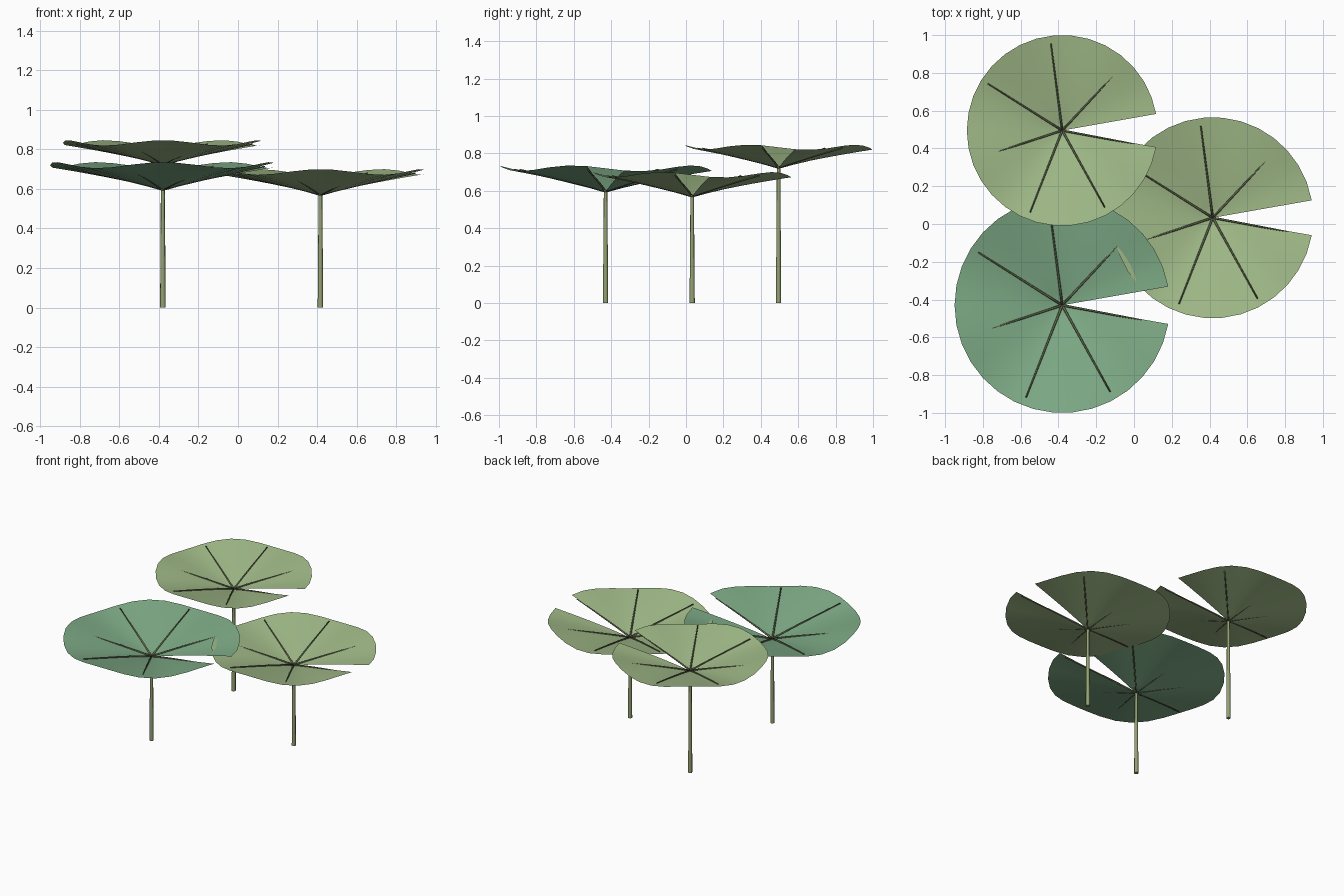
import bpy, bmesh
from math import sin, cos, radians, pi
from mathutils import Vector

if "Cube" in bpy.data.objects:
    bpy.data.objects.remove(bpy.data.objects["Cube"])

SEGS, RINGS, CUT = 32, 8, 10   # leaf divisions, half-angle of the notch


def material(name, rgb):
    m = bpy.data.materials.new(name)
    m.diffuse_color = (*rgb, 1)
    m.use_nodes = True
    m.node_tree.nodes["Principled BSDF"].inputs["Base Color"].default_value = m.diffuse_color
    return m


pale = material("pale_green", (0.36, 0.50, 0.25))
teal = material("blue_green", (0.21, 0.41, 0.24))
stem_mat = material("stem_green", (0.30, 0.36, 0.17))
vein_mat = material("vein_green", (0.13, 0.15, 0.08))


def finish(name, bm, mat, loc):
    me = bpy.data.meshes.new(name)
    bm.to_mesh(me)
    bm.free()
    me.materials.append(mat)
    me.shade_smooth()
    ob = bpy.data.objects.new(name, me)
    ob.location = loc
    bpy.context.collection.objects.link(ob)
    return ob


def cone_height(R, t):
    return 0.223 * R * t ** 0.9


def leaf(name, R, loc, mat):
    # shallow funnel with a notch towards +x and five rim waves
    bm = bmesh.new()
    centre = bm.verts.new((0, 0, 0))
    prev = None
    for i in range(SEGS + 1):
        a = radians(CUT + (360 - 2 * CUT) * i / SEGS)
        col = [centre]
        for k in range(1, RINGS + 1):
            t = k / RINGS
            z = cone_height(R, t) - 0.027 * R * t * t * sin(5 * a)
            col.append(bm.verts.new((R * t * cos(a), R * t * sin(a), z)))
        if prev:
            bm.faces.new((centre, prev[1], col[1]))
            for k in range(1, RINGS):
                bm.faces.new((prev[k], prev[k + 1], col[k + 1], col[k]))
        prev = col
    finish(name, bm, mat, loc)


def tube(bm, pts, radii, sides):
    # tapered tube through points, capped
    rings = []
    for i, p in enumerate(pts):
        d = pts[min(i + 1, len(pts) - 1)] - pts[max(i - 1, 0)]
        q = d.to_track_quat('Z', 'Y')
        rings.append([bm.verts.new(p + q @ Vector((radii[i] * cos(2 * pi * s / sides),
                                                   radii[i] * sin(2 * pi * s / sides), 0)))
                      for s in range(sides)])
    for r0, r1 in zip(rings, rings[1:]):
        for s in range(sides):
            n = (s + 1) % sides
            bm.faces.new((r0[s], r0[n], r1[n], r1[s]))
    bm.faces.new(rings[0][::-1])
    bm.faces.new(rings[-1])


def veins(name, R, loc):
    # seven ribs following the funnel but not its waves
    bm = bmesh.new()
    for i in range(7):
        a = radians(47 + 50.4 * i)
        ts = [0.0, 0.15, 0.35, 0.55, 0.75, 0.92]
        pts = [Vector((R * t * cos(a), R * t * sin(a), cone_height(R, t) + 0.003)) for t in ts]
        tube(bm, pts, [R * (0.0115 - 0.005 * t) for t in ts], 6)
    finish(name, bm, vein_mat, loc)


def stem(name, x, y, h):
    bm = bmesh.new()
    tube(bm, [Vector((0, 0, 0)), Vector((0, 0, h))], [0.014, 0.0095], 8)
    ob = finish(name, bm, stem_mat, (x, y, 0))
    bpy.context.view_layer.objects.active = ob
    ob.select_set(True)
    bpy.ops.object.shade_smooth_by_angle(angle=radians(50))
    ob.select_set(False)


# the three plants: label, x, y, leaf height, leaf radius, colour
for label, x, y, z, R, mat in [("front", -0.38, -0.43, 0.593, 0.57, teal),
                               ("right", 0.417, 0.033, 0.567, 0.532, pale),
                               ("back", -0.38, 0.495, 0.72, 0.505, pale)]:
    leaf(label + "_leaf", R, (x, y, z), mat)
    veins(label + "_leaf_veins", R, (x, y, z))
    stem(label + "_stem", x, y, z + 0.003)
